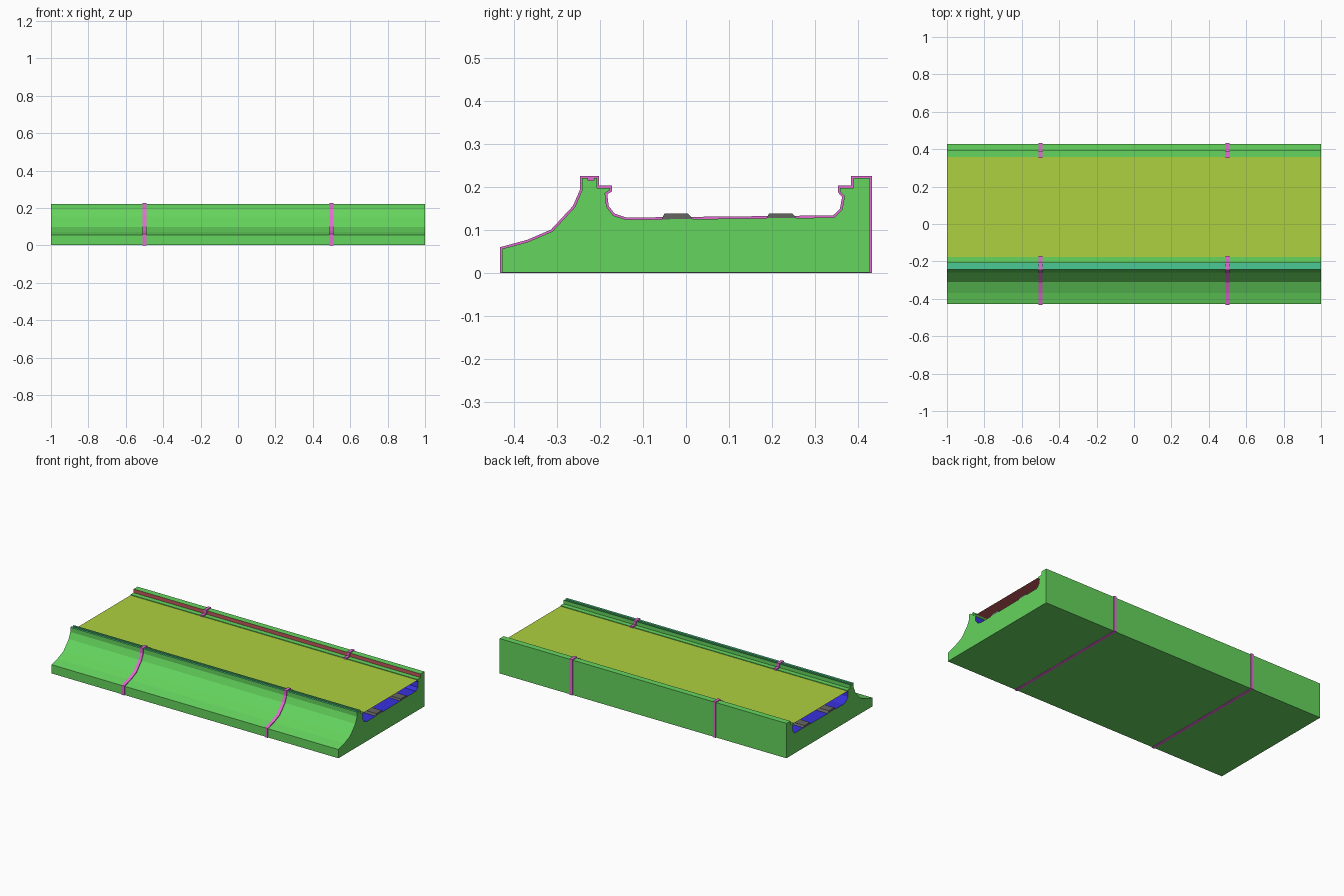
import bpy
import bmesh
from mathutils import Vector

cube = bpy.data.objects.get("Cube")
if cube:
    bpy.data.objects.remove(cube, do_unlink=True)


def material(name, rgb):
    m = bpy.data.materials.new(name)
    m.use_nodes = True
    m.diffuse_color = (*rgb, 1)
    m.node_tree.nodes["Principled BSDF"].inputs["Base Color"].default_value = (*rgb, 1)
    return m


GREEN = material("green", (0.13, 0.66, 0.11))
YELLOW = material("yellow_green", (0.42, 0.64, 0.05))
PINK = material("pink", (0.78, 0.15, 0.66))
BLUE = material("blue", (0.04, 0.03, 0.72))
RED = material("red", (0.55, 0.10, 0.11))
TEAL = material("teal", (0.07, 0.58, 0.30))
GREY = material("grey", (0.13, 0.13, 0.12))


def extrude_profile(name, points, x0, x1, mats, rule=None):
    """Sweep a closed (y, z) outline along x and colour faces by a rule."""
    bm = bmesh.new()
    ends = [[bm.verts.new((x, y, z)) for y, z in points] for x in (x0, x1)]
    n = len(points)
    for i in range(n):
        j = (i + 1) % n
        bm.faces.new((ends[0][i], ends[0][j], ends[1][j], ends[1][i]))
    caps = [bm.faces.new(e) for e in ends]
    bmesh.ops.recalc_face_normals(bm, faces=bm.faces)
    bm.normal_update()
    if rule:
        for f in bm.faces:
            f.material_index = rule(f.calc_center_median(), f.normal)
    bmesh.ops.triangulate(bm, faces=caps)
    return finish(name, bm, mats)


def finish(name, bm, mats):
    mesh = bpy.data.meshes.new(name)
    bm.to_mesh(mesh)
    bm.free()
    for m in mats:
        mesh.materials.append(m)
    obj = bpy.data.objects.new(name, mesh)
    bpy.context.collection.objects.link(obj)
    return obj


def inset(points, d):
    """Shrink a clockwise outline by d with mitred corners."""
    pts = [Vector(p) for p in points]
    out = []
    for i, p in enumerate(pts):
        a = (p - pts[i - 1]).normalized()
        b = (pts[(i + 1) % len(pts)] - p).normalized()
        na, nb = Vector((-a.y, a.x)), Vector((-b.y, b.x))
        q = p - (na + nb) * (d / (1 + na.dot(nb)))
        out.append((q.x, 0.001 if p.y == 0 else q.y))
    return out


# Outer outline of the joint bands: apron, front kerb, channel, back kerb
outline = [
    (-.433, 0), (-.433, .06), (-.37, .077), (-.314, .101), (-.263, .156),
    (-.247, .193), (-.247, .226), (-.202, .226), (-.202, .203), (-.172, .203),
    (-.172, .19), (-.183, .183), (-.18, .156), (-.166, .138), (-.138, .129),
    (.342, .134), (.358, .149), (.363, .177), (.353, .188), (.353, .203),
    (.384, .203), (.384, .226), (.433, .226), (.433, 0),
]
body = inset(outline, .005)

# Small groove along the top of the front kerb
top = body[6][1]
body[7:7] = [(-.228, top), (-.228, top - .006), (-.214, top - .006), (-.214, top)]


def body_colour(c, n):
    if abs(n.x) > .5 or n.z < -.9:
        return 0
    if -.19 < c.y < .37 and c.z < .186:
        return 1                      # channel lining
    if .37 < c.y < .4 and n.y < -.5:
        return 2                      # riser of the back kerb
    if -.25 < c.y < -.2 and c.z > .21 and n.z > .5:
        return 3                      # cap of the front kerb
    return 0


extrude_profile("channel_body", body, -1, 1, [GREEN, BLUE, RED, TEAL], body_colour)

# Joint bands wrapped round the body
for side, x in (("right", -.5), ("left", .5)):
    extrude_profile(side + "_joint_band", outline, x - .01, x + .01, [PINK])

# Low strips on the channel floor
for side, y in (("front", -.02), ("back", .223)):
    strip = [(y - .037, .124), (y - .03, .138), (y + .025, .138), (y + .037, .124)]
    extrude_profile(side + "_floor_strip", strip, -1, 1, [GREY])

# Thin cover sheet between the kerb lips, with a coloured underside
for name, z, mat, flip in (("cover_top", .194, YELLOW, False),
                           ("cover_underside", .192, RED, True)):
    bm = bmesh.new()
    corners = [(-1, -.177), (1, -.177), (1, .358), (-1, .358)]
    face = bm.faces.new([bm.verts.new((x, y, z)) for x, y in corners])
    if flip:
        face.normal_flip()
    finish(name, bm, [mat])
